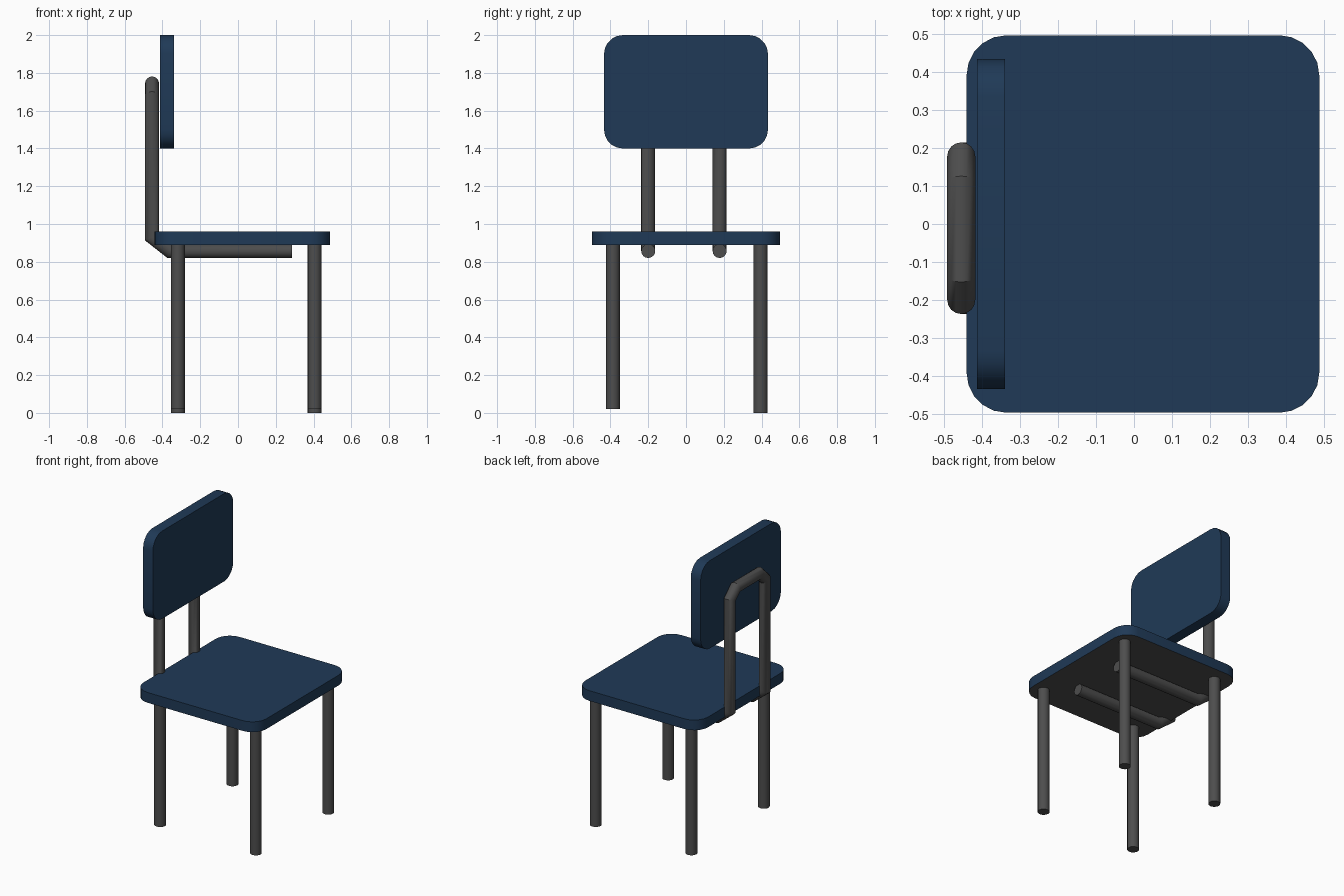
import bpy, bmesh, math
from mathutils import Vector

if "Cube" in bpy.data.objects:
    bpy.data.objects.remove(bpy.data.objects["Cube"])


def material(name, color):
    m = bpy.data.materials.new(name)
    m.diffuse_color = (*color, 1)
    m.use_nodes = True
    m.node_tree.nodes["Principled BSDF"].inputs["Base Color"].default_value = m.diffuse_color
    return m


BLUE = material("navy", (0.014, 0.042, 0.095))
GREY = material("dark_grey", (0.075, 0.075, 0.075))


def finish(bm, name, mats):
    bmesh.ops.recalc_face_normals(bm, faces=bm.faces)
    mesh = bpy.data.meshes.new(name)
    bm.to_mesh(mesh)
    bm.free()
    for m in mats:
        mesh.materials.append(m)
    ob = bpy.data.objects.new(name, mesh)
    bpy.context.collection.objects.link(ob)
    bpy.ops.object.select_all(action='DESELECT')
    ob.select_set(True)
    bpy.context.view_layer.objects.active = ob
    bpy.ops.object.shade_smooth_by_angle(angle=math.radians(30))
    return ob


def rounded_panel(name, lo, hi, axis, radius, mats):
    """Box from lo to hi with the four edges along one axis rounded."""
    lo, hi = Vector(lo), Vector(hi)
    bm = bmesh.new()
    bmesh.ops.create_cube(bm, size=1)
    for v in bm.verts:
        v.co = (lo + hi) / 2 + v.co * (hi - lo)
    edges = [e for e in bm.edges
             if abs(e.verts[0].co[axis] - e.verts[1].co[axis]) > 1e-4]
    bmesh.ops.bevel(bm, geom=edges, offset=radius, segments=5,
                    profile=0.5, affect='EDGES')
    bm.normal_update()
    if len(mats) > 1:
        for f in bm.faces:
            f.material_index = 1 if f.normal.z < -0.9 else 0
    return finish(bm, name, mats)


def tube(name, points, radius=0.037, sides=16):
    """Capped round tube along a path, with mitred corners."""
    pts = [Vector(p) for p in points]
    dirs = [(b - a).normalized() for a, b in zip(pts, pts[1:])]
    u = dirs[0].orthogonal().normalized()
    w = dirs[0].cross(u)
    ring = [pts[0] + radius * (u * math.cos(t) + w * math.sin(t))
            for t in (2 * math.pi * i / sides for i in range(sides))]
    bm = bmesh.new()
    rings = [[bm.verts.new(c) for c in ring]]
    for i, d in enumerate(dirs):
        nxt = dirs[i + 1] if i + 1 < len(dirs) else d
        n = (d + nxt).normalized()
        ring = [c + d * ((pts[i + 1] - c).dot(n) / d.dot(n)) for c in ring]
        rings.append([bm.verts.new(c) for c in ring])
    for a, b in zip(rings, rings[1:]):
        for k in range(sides):
            j = (k + 1) % sides
            bm.faces.new((a[k], a[j], b[j], b[k]))
    bm.faces.new(rings[0])
    bm.faces.new(rings[-1])
    return finish(bm, name, [GREY])


# Seat with a grey underside, and the backrest panel
rounded_panel("seat", (-0.441, -0.497, 0.89), (0.488, 0.497, 0.96), 2, 0.105,
              [BLUE, GREY])
rounded_panel("backrest", (-0.414, -0.434, 1.40), (-0.34, 0.434, 2.0), 0, 0.1,
              [BLUE])

# Legs: the pair on the -y side stops slightly above the floor
for side, y, z in (("front", -0.387, 0.02), ("back", 0.395, 0.0)):
    for end, x in (("left", -0.318), ("right", 0.406)):
        tube(f"{side}_{end}_leg", [(x, y, z), (x, y, 0.89)])


# One bent tube under the seat, up the rear and across behind the backrest
def half_path(y, y_top):
    return [(0.285, y, 0.857), (-0.361, y, 0.857), (-0.455, y, 0.931),
            (-0.455, y, 1.685), (-0.455, y_top, 1.744)]


tube("backrest_frame",
     half_path(-0.2, -0.138) + half_path(0.178, 0.112)[::-1])
